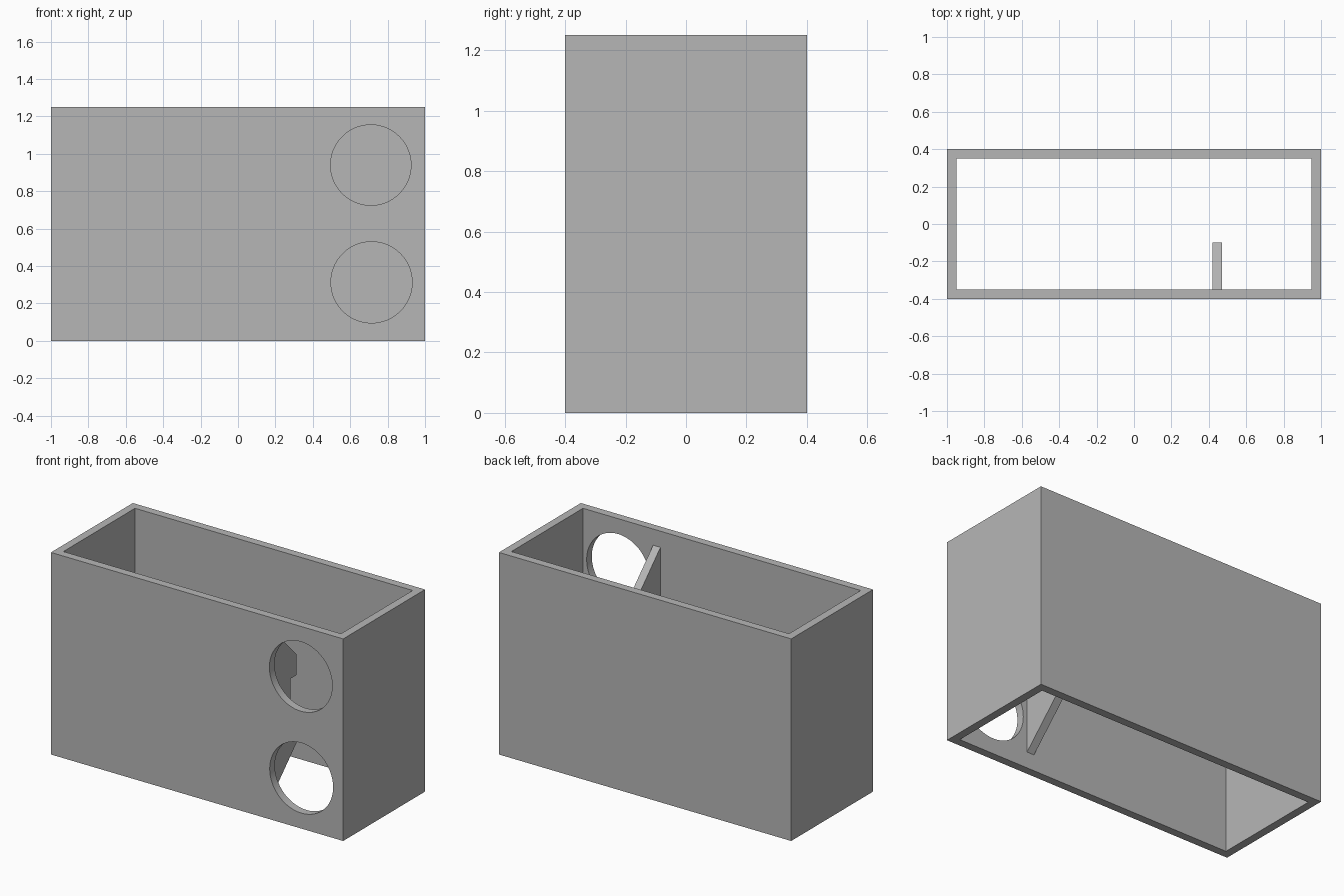
import bpy
import bmesh
import math
from mathutils import Vector

cube = bpy.data.objects.get("Cube")
if cube:
    bpy.data.objects.remove(cube, do_unlink=True)

WIDTH, DEPTH, HEIGHT, WALL = 2.0, 0.8, 1.25, 0.05

grey = bpy.data.materials.new("plain grey")
grey.use_nodes = True
colour = (0.47, 0.47, 0.47, 1)
grey.diffuse_color = colour
grey.node_tree.nodes["Principled BSDF"].inputs["Base Color"].default_value = colour


def box(name, size):
    bpy.ops.mesh.primitive_cube_add(size=1, location=(0, 0, HEIGHT / 2))
    obj = bpy.context.object
    obj.name = name
    obj.scale = size
    bpy.ops.object.transform_apply(location=True, rotation=True, scale=True)
    obj.data.materials.append(grey)
    return obj


def cut(target, cutter):
    """Subtract the cutter, apply the result and discard the helper."""
    cutter.hide_render = True
    mod = target.modifiers.new("cut", 'BOOLEAN')
    mod.operation = 'DIFFERENCE'
    mod.solver = 'EXACT'
    mod.object = cutter
    bpy.context.view_layer.objects.active = target
    bpy.ops.object.modifier_apply(modifier=mod.name)
    bpy.data.objects.remove(cutter, do_unlink=True)


# Cabinet shell, open at top and bottom
shell = box("cabinet_shell", (WIDTH, DEPTH, HEIGHT))
cut(shell, box("inner_void", (WIDTH - 2 * WALL, DEPTH - 2 * WALL, HEIGHT + 0.2)))

# Two round openings in the front wall
for x, z, radius in ((0.71, 0.94, 0.215), (0.714, 0.313, 0.217)):
    bpy.ops.mesh.primitive_cylinder_add(
        vertices=96, radius=radius, depth=0.2,
        location=(x, -DEPTH / 2, z), rotation=(math.pi / 2, 0, 0))
    cut(shell, bpy.context.object)

bpy.ops.object.select_all(action='DESELECT')
shell.select_set(True)
bpy.context.view_layer.objects.active = shell
bpy.ops.object.shade_smooth_by_angle(angle=math.radians(30))

# Inner brace: sloped ends and a shallow notch, mirrored about mid height
upper = [(-0.35, 1.15), (-0.10, 0.90), (-0.10, 0.77), (-0.16, 0.77)]
profile = upper + [(y, HEIGHT - z) for y, z in reversed(upper)]
bm = bmesh.new()
face = bm.faces.new([bm.verts.new((0.42, y, z)) for y, z in profile])
side = bmesh.ops.extrude_face_region(bm, geom=[face])
bmesh.ops.translate(bm, vec=Vector((WALL, 0, 0)),
                    verts=[v for v in side["geom"] if isinstance(v, bmesh.types.BMVert)])
bmesh.ops.recalc_face_normals(bm, faces=bm.faces)
mesh = bpy.data.meshes.new("inner_brace")
bm.to_mesh(mesh)
bm.free()
mesh.materials.append(grey)
bpy.context.collection.objects.link(bpy.data.objects.new("inner_brace", mesh))
